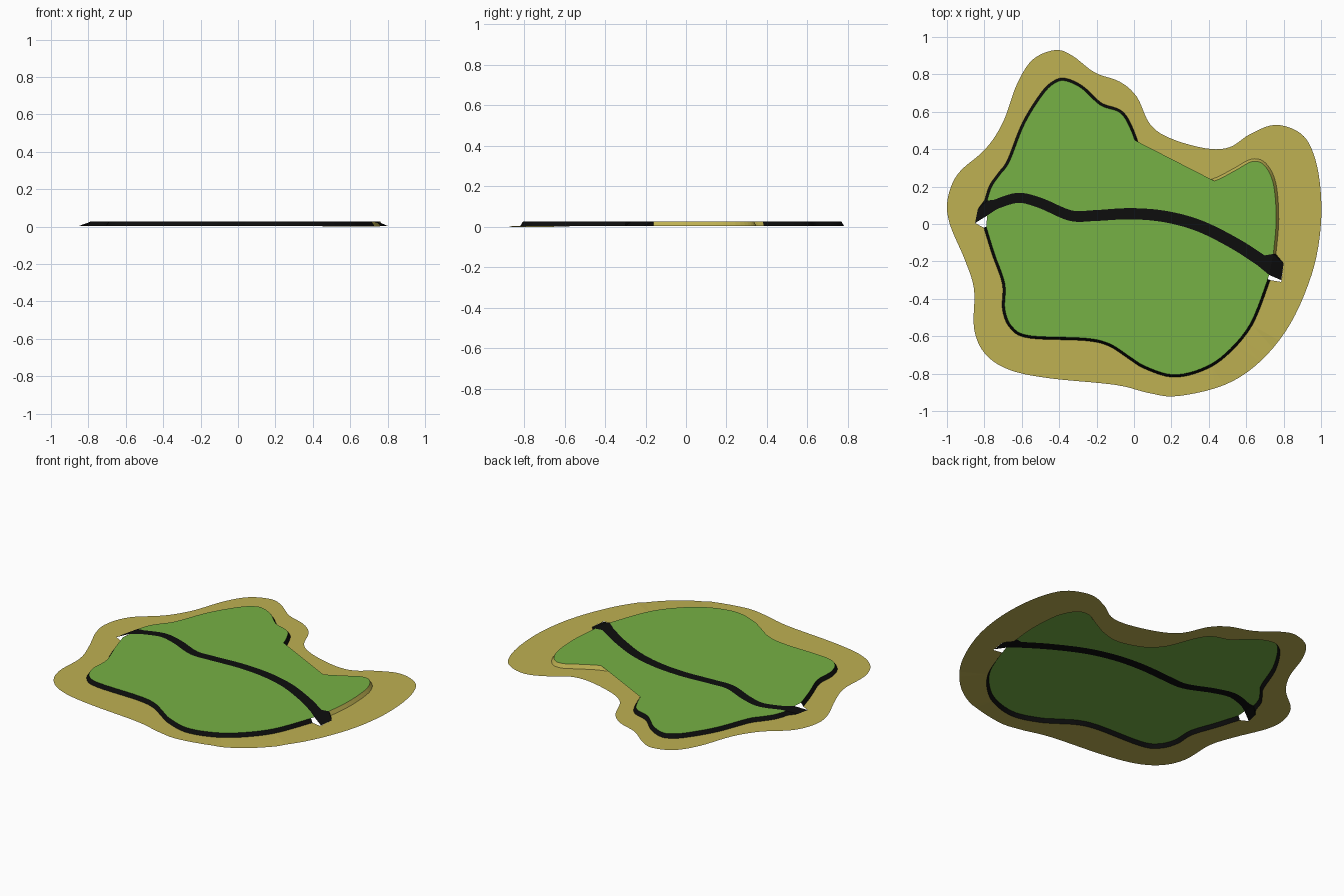
import bpy, bmesh
from mathutils import Vector

if "Cube" in bpy.data.objects:
    bpy.data.objects.remove(bpy.data.objects["Cube"])

Z_SAND, Z_TOP = 0.004, 0.027

def material(name, rgb):
    m = bpy.data.materials.new(name)
    m.diffuse_color = (*rgb, 1)
    m.use_nodes = True
    m.node_tree.nodes["Principled BSDF"].inputs["Base Color"].default_value = m.diffuse_color
    return m

SAND = material("sand", (0.52, 0.44, 0.085))
GRASS = material("grass_green", (0.18, 0.44, 0.058))
BLACK = material("black", (0.004, 0.004, 0.004))

def smooth(pts, closed=False, n=5):
    """Catmull-Rom curve through 2D points."""
    p = [Vector(q) for q in pts]
    k = len(p)
    get = (lambda i: p[i % k]) if closed else (lambda i: p[max(0, min(k - 1, i))])
    out = []
    for i in range(k if closed else k - 1):
        a, b, c, d = (get(i + j) for j in (-1, 0, 1, 2))
        for s in range(n):
            t = s / n
            out.append(0.5 * (2 * b + (c - a) * t + (2 * a - 5 * b + 4 * c - d) * t * t
                              + (3 * b - a - 3 * c + d) * t ** 3))
    return out if closed else out + [p[-1]]

def normals(line):
    """Left-hand unit normals along an open line."""
    res = []
    for i in range(len(line)):
        t = line[min(i + 1, len(line) - 1)] - line[max(i - 1, 0)]
        res.append(Vector((-t.y, t.x)).normalized())
    return res

def make(name, bm, mats):
    me = bpy.data.meshes.new(name)
    bm.to_mesh(me)
    bm.free()
    ob = bpy.data.objects.new(name, me)
    bpy.context.collection.objects.link(ob)
    for m in mats:
        me.materials.append(m)
    return ob

def strip(name, a, b, za, zb, mats, rule=lambda c: 0):
    """Quads between two lines of equal length."""
    bm = bmesh.new()
    va = [bm.verts.new((p.x, p.y, z)) for p, z in zip(a, za)]
    vb = [bm.verts.new((p.x, p.y, z)) for p, z in zip(b, zb)]
    for i in range(len(a) - 1):
        f = bm.faces.new((va[i], vb[i], vb[i + 1], va[i + 1]))
        f.material_index = rule(f.calc_center_median())
    return make(name, bm, mats)

# Outlines, clockwise from above
shore = smooth([
    (-.42, .93), (-.33, .90), (-.21, .81), (-.075, .76), (.015, .68), (.085, .535),
    (.19, .46), (.38, .405), (.51, .41), (.62, .48), (.755, .53), (.89, .485),
    (.96, .375), (.997, .19), (.997, -.03), (.95, -.27), (.835, -.535), (.675, -.735),
    (.485, -.86), (.235, -.92), (.085, -.905), (-.10, -.86), (-.45, -.825),
    (-.665, -.78), (-.795, -.695), (-.855, -.56), (-.855, -.35), (-.905, -.19),
    (-.985, 0), (-.997, .13), (-.94, .27), (-.795, .40), (-.70, .545),
    (-.625, .75), (-.54, .88)], closed=True)
north = smooth([
    (-.785, .125), (-.76, .2), (-.715, .265), (-.665, .335), (-.585, .535), (-.485, .695),
    (-.42, .755), (-.365, .765), (-.28, .725), (-.18, .635), (-.075, .595), (-.02, .51),
    (.045, .35), (.14, .255), (.30, .205), (.43, .23), (.54, .285), (.63, .333),
    (.695, .315), (.745, .215), (.76, .025), (.745, -.16)])
south = smooth([
    (.715, -.295), (.62, -.535), (.485, -.695), (.355, -.775), (.205, -.805),
    (.06, -.76), (-.02, -.71), (-.13, -.64), (-.26, -.61), (-.555, -.597),
    (-.65, -.55), (-.69, -.455), (-.69, -.32), (-.745, -.16), (-.79, -.015)])

# River banks on the plateau
centre = smooth([(-.74, .105), (-.62, .14), (-.5, .112), (-.34, .045), (-.21, .045),
                 (-.02, .055), (.165, .04), (.35, -.01), (.54, -.105), (.68, -.195)])
half = [0.026 + 0.007 * i / len(centre) for i in range(len(centre))]
nrm = normals(centre)
bank_n = [north[0]] + [c + n * h for c, n, h in zip(centre, nrm, half)] + [north[-1]]
bank_s = ([Vector((-.785, .045))] + [c - n * h for c, n, h in zip(centre, nrm, half)]
          + [Vector((.722, -.272))])

# Grass plateau halves
for name, loop in (("grass_north", north[:-1] + bank_n[:0:-1]),
                   ("grass_south", south + bank_s)):
    bm = bmesh.new()
    f = bm.faces.new([bm.verts.new((p.x, p.y, Z_TOP)) for p in reversed(loop)])
    bmesh.ops.triangulate(bm, faces=[f])
    make(name, bm, [GRASS])

# River strip, falling to the beach at both mouths
rn = [Vector((-.835, .08))] + bank_n + [Vector((.80, -.21))]
rs = [Vector((-.85, .005))] + bank_s + [Vector((.787, -.30))]
rz = [Z_SAND] + [Z_TOP] * len(bank_n) + [Z_SAND]
strip("river", rn, rs, rz, rz, [BLACK])

# Sloping banks around the plateau, sandy on the north-east bay
feet = []
for name, line in (("north_bank", north), ("south_bank", south)):
    foot = [p + n * 0.014 for p, n in zip(line, normals(line))]
    feet.append(foot)
    strip(name, line, foot, [Z_TOP] * len(line), [Z_SAND] * len(line), [BLACK, SAND],
          lambda c: 1 if c.x > 0.04 and c.y > -0.15 else 0)

# Right river mouth: small black side flap
bm = bmesh.new()
bm.faces.new([bm.verts.new(v) for v in ((.745, -.16, Z_TOP), (.80, -.21, Z_SAND),
                                        (*feet[0][-1], Z_SAND))])
# Left river mouth flap
bm.faces.new([bm.verts.new(v) for v in ((-.785, .125, Z_TOP), (*feet[0][0], Z_SAND),
                                        (-.835, .08, Z_SAND))])
make("river_mouth_sides", bm, [BLACK])

# Beach ring with the plateau and river mouths left open
inner = (feet[0] + [Vector((.80, -.21)), Vector((.787, -.31))] + feet[1]
         + [Vector((-.85, .005)), Vector((-.835, .08))])
bm = bmesh.new()
edges = []
for loop, outer in ((shore, True), (inner, False)):
    vs = []
    for p in loop:
        dip = outer and 0.45 < p.x < 0.75 and p.y < -0.6
        vs.append(bm.verts.new((p.x, p.y, 0 if dip else Z_SAND)))
    edges += [bm.edges.new((vs[i - 1], vs[i])) for i in range(len(vs))]
bmesh.ops.triangle_fill(bm, use_beauty=True, edges=edges, normal=(0, 0, 1))
for f in bm.faces:
    f.normal_update()
    if f.normal.z < 0:
        f.normal_flip()
make("beach", bm, [SAND])
